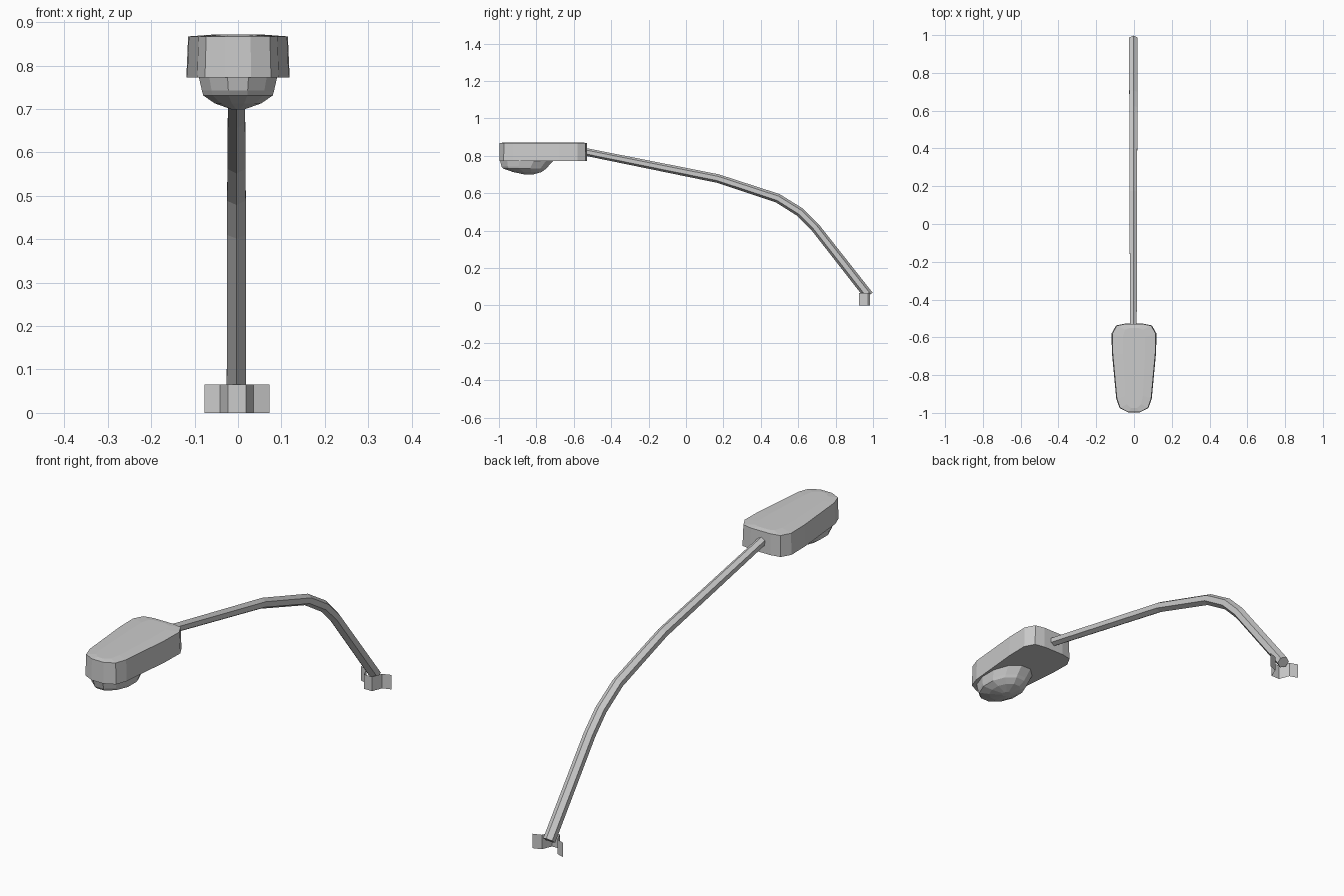
import bpy, bmesh, math
from mathutils import Vector

if "Cube" in bpy.data.objects:
    bpy.data.objects.remove(bpy.data.objects["Cube"])


def finish(name, bm, closed=True):
    if closed:
        bmesh.ops.recalc_face_normals(bm, faces=bm.faces)
    mesh = bpy.data.meshes.new(name)
    bm.to_mesh(mesh)
    bm.free()
    obj = bpy.data.objects.new(name, mesh)
    bpy.context.collection.objects.link(obj)
    return obj


def loft(name, rings, cap_start=True, cap_end=True):
    """Join matching rings of points with quads and close the ends."""
    bm = bmesh.new()
    loops = [[bm.verts.new(p) for p in ring] for ring in rings]
    for a, b in zip(loops, loops[1:]):
        n = len(a)
        for i in range(n):
            bm.faces.new((a[i], a[(i + 1) % n], b[(i + 1) % n], b[i]))
    if cap_start:
        bm.faces.new(loops[0])
    if cap_end:
        bm.faces.new(loops[-1])
    return finish(name, bm)


# lamp head: mirrored outline, slightly tapered, with a faint crown on top
half = [(0.050, -0.528), (0.095, -0.537), (0.119, -0.580), (0.117, -0.680),
        (0.094, -0.925), (0.076, -0.975), (0.030, -0.998)]
outline = half + [(-x, y) for x, y in reversed(half)]


def head_ring(s, z):
    return [(x * s, -0.764 + (y + 0.764) * (1 + (s - 1) * 0.2), z) for x, y in outline]


loft("lamp_head", [head_ring(1, 0.772), head_ring(0.965, 0.867),
                   head_ring(0.5, 0.871)])

# lens bowl under the head: half width, front y, back y, height
N = 12


def lens_ring(hw, y0, y1, z):
    k = 1 / math.cos(math.pi / N)
    cy, ry = (y0 + y1) / 2, (y1 - y0) / 2
    return [(hw * k * math.cos(math.tau * (i + 0.5) / N),
             cy + ry * k * math.sin(math.tau * (i + 0.5) / N), z) for i in range(N)]


lens_profile = [(0.090, -0.994, -0.710, 0.772), (0.083, -0.986, -0.738, 0.742),
                (0.080, -0.978, -0.747, 0.731), (0.054, -0.925, -0.772, 0.713),
                (0.015, -0.860, -0.820, 0.699)]
loft("lens_bowl", [lens_ring(*p) for p in lens_profile])

# bent arm: six-sided tube, thicker towards the base
path = [(-0.56, 0.825), (0.17, 0.678), (0.49, 0.573), (0.61, 0.498),
        (0.69, 0.418), (0.977, 0.052)]
pts = [Vector((-0.0035, y, z)) for y, z in path]
rings = []
for i, p in enumerate(pts):
    d_in = (p - pts[max(i - 1, 0)]).normalized()
    d_out = (pts[min(i + 1, len(pts) - 1)] - p).normalized()
    d = (d_in + d_out).normalized()
    up = Vector((0, -d.z, d.y))
    r = 0.0205 + 0.0055 * (p.y + 0.56) / 1.54
    rings.append([p + r * (math.cos(a) * up + math.sin(a) * Vector((1, 0, 0)))
                  for a in (math.tau * k / 6 for k in range(6))])
loft("arm", rings)

# wall bracket: thin folded strip wrapped around the foot of the arm
strip = [(0.020, 0.926), (0.038, 0.972), (0.0745, 0.985)]
strip = [(-x - 0.003, y) for x, y in reversed(strip)] + [(x - 0.002, y) for x, y in strip]
bm = bmesh.new()
low = [bm.verts.new((x, y, 0)) for x, y in strip]
high = [bm.verts.new((x, y, 0.065)) for x, y in strip]
for i in range(len(strip) - 1):
    bm.faces.new((low[i], low[i + 1], high[i + 1], high[i]))
finish("wall_bracket", bm, closed=False)
